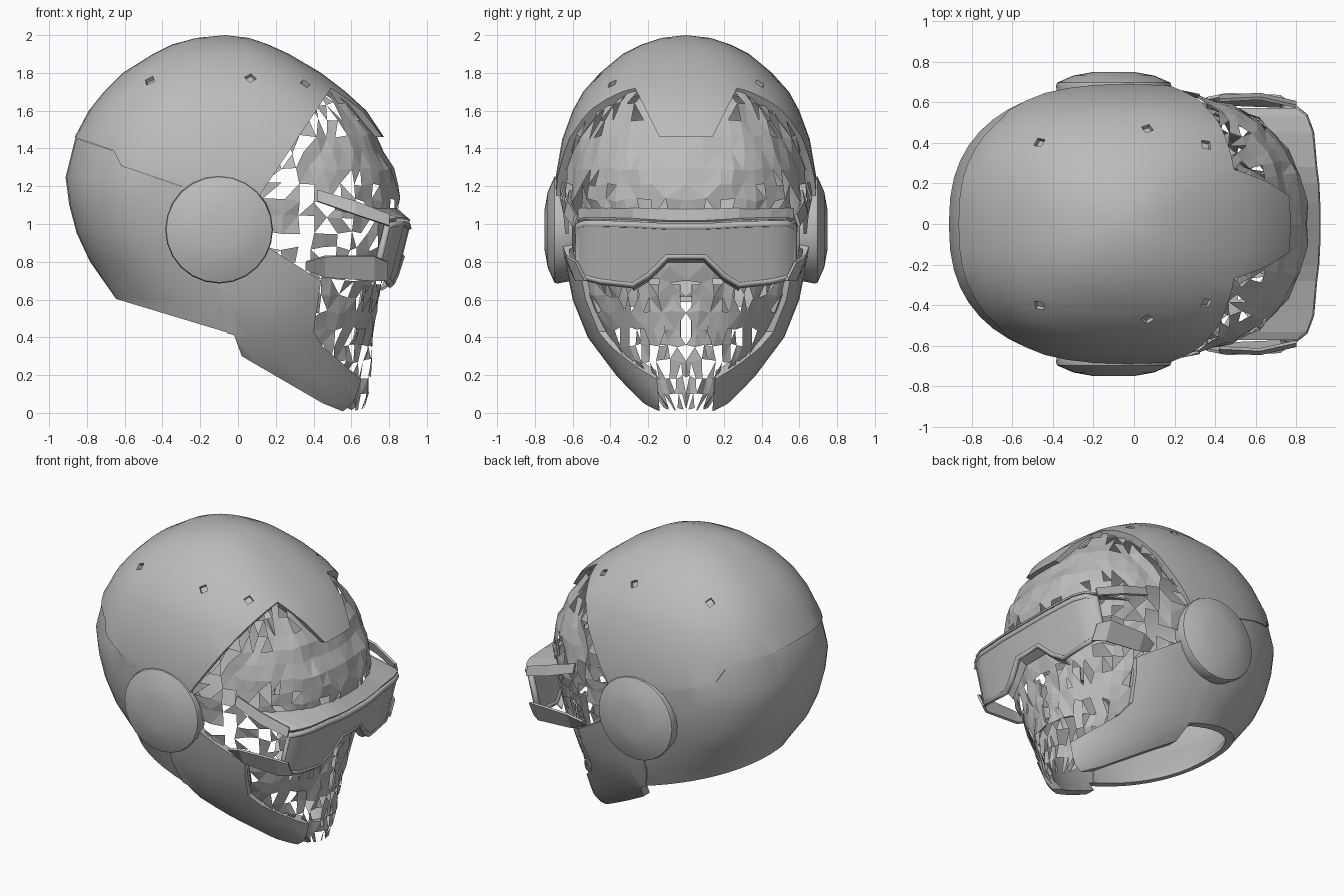
import bpy, bmesh, math, random
from mathutils import Vector, Matrix

if "Cube" in bpy.data.objects:
    bpy.data.objects.remove(bpy.data.objects["Cube"])
random.seed(4)
grey = bpy.data.materials.new("armour grey")
grey.use_nodes = True
grey.diffuse_color = (0.5, 0.5, 0.5, 1)
grey.node_tree.nodes["Principled BSDF"].inputs["Base Color"].default_value = (0.5, 0.5, 0.5, 1)

def add(name, bm):
    bmesh.ops.recalc_face_normals(bm, faces=bm.faces)
    me = bpy.data.meshes.new(name)
    bm.to_mesh(me)
    bm.free()
    ob = bpy.data.objects.new(name, me)
    bpy.context.collection.objects.link(ob)
    me.materials.append(grey)
    return ob

def apply(ob, kind, **settings):
    mod = ob.modifiers.new(kind.title(), kind)
    for key, value in settings.items():
        setattr(mod, key, value)
    bpy.context.view_layer.objects.active = ob
    bpy.ops.object.modifier_apply(modifier=mod.name)

def cut(ob, cutter, operation="DIFFERENCE"):
    apply(ob, "BOOLEAN", object=cutter, operation=operation, solver="EXACT")

def smooth(ob):
    bpy.ops.object.select_all(action="DESELECT")
    ob.select_set(True)
    bpy.context.view_layer.objects.active = ob
    bpy.ops.object.shade_smooth_by_angle(angle=math.radians(32))

def bridge(bm, a, b, closed=True):
    for i in range(len(a) if closed else len(a) - 1):
        j = (i + 1) % len(a)
        bm.faces.new((a[i], a[j], b[j], b[i]))

def prism(name, pts, place):
    """Extrude a 2D outline between depths -1.2 and 1.2."""
    bm = bmesh.new()
    ends = [[bm.verts.new(place(a, b, d)) for a, b in pts] for d in (-1.2, 1.2)]
    for ring in ends:
        bm.faces.new(ring)
    bridge(bm, *ends)
    return add(name, bm)

def strip(name, pairs, thick):
    """A thin plate between two edges, given as pairs of points."""
    bm = bmesh.new()
    bridge(bm, [bm.verts.new(a) for a, _ in pairs], [bm.verts.new(b) for _, b in pairs], False)
    ob = add(name, bm)
    apply(ob, "SOLIDIFY", thickness=thick, offset=0)
    return ob

def side(a, b, d):
    return (a, d, b)

def facing(a, b, d):
    return (d, a, b)

# Head form: height, back, front, half width
HEAD = [(0, .2, .67, .17), (.05, .1, .70, .23), (.2, -.3, .72, .37),
        (.4, -.62, .73, .52), (.6, -.65, .76, .60), (.8, -.79, .8, .64),
        (.95, -.86, .84, .67), (1.1, -.9, .87, .69), (1.25, -.92, .86, .69),
        (1.45, -.87, .78, .655), (1.6, -.79, .68, .60), (1.7, -.71, .57, .545),
        (1.8, -.61, .44, .455), (1.9, -.45, .27, .335), (1.95, -.35, .16, .235),
        (1.985, -.22, .06, .13)]

def head_point(z, angle, inset=0.0):
    for lo, hi in zip(HEAD, HEAD[1:]):
        if lo[0] <= z <= hi[0]:
            f = (z - lo[0]) / (hi[0] - lo[0])
            _, back, front, wide = [p + (q - p) * f for p, q in zip(lo, hi)]
    p = 2 / (1.6 + .85 * min(1, z / .8))
    c, s = math.cos(angle), math.sin(angle)
    reach = (front - back) / 2 - inset * (1.2 if z > 1.3 else .5)
    x = (back + front) / 2 + reach * math.copysign(abs(c) ** p, c)
    return Vector((x, (wide - inset) * math.copysign(abs(s) ** p, s), z))

# Outer shell
bm = bmesh.new()
N = 48
rings = [[bm.verts.new(head_point(row[0], math.tau * i / N)) for i in range(N)] for row in HEAD]
for lo, hi in zip(rings, rings[1:]):
    bridge(bm, lo, hi)
crown = bm.verts.new((-.07, 0, 2))
for i in range(N):
    bm.faces.new((rings[-1][i], rings[-1][(i + 1) % N], crown))
shell = add("helmet_shell", bm)
apply(shell, "SOLIDIFY", thickness=0.05, offset=-1)

# Cut the face opening around the brow tongue, the neck opening and the chin slot
opening = prism("opening_cutter", [(.12, 1.16), (.5, 1.73), (1.2, 1.73), (1.2, .19), (.65, .18),
                                   (.45, .35), (.40, .43), (.44, .70), (.17, .87), (.08, 1.0)], side)
tongue = prism("tongue_cutter", [(-.29, 1.76), (-.25, 1.68), (-.14, 1.46), (.14, 1.46),
                                 (.25, 1.68), (.29, 1.76)], facing)
neck = prism("neck_cutter", [(-1.2, .77), (-.65, .6), (-.02, .41), (.02, .3), (.45, .05),
                             (.6, -.01), (.6, -.3), (-1.2, -.3)], side)
slot = prism("chin_cutter", [(-.13, -.1), (.13, -.1), (.16, .25), (-.16, .25)], facing)
cut(opening, tongue)
for cutter in (opening, neck, slot):
    cut(shell, cutter)

# Small diamond notches on the dome
for x, y, z in ((-.48, .42, 1.78), (.07, .5, 1.8), (.37, .41, 1.77)):
    for s in (-1, 1):
        hit, near, normal, _ = shell.closest_point_on_mesh(Vector((x, y * s, z)))
        bm = bmesh.new()
        bmesh.ops.create_cube(bm, size=0.045)
        notch = add("notch_cutter", bm)
        turn = normal.to_track_quat("Z", "Y").to_matrix().to_4x4()
        notch.data.transform(turn @ Matrix.Rotation(math.radians(35), 4, "Z"))
        notch.location = near
        bpy.context.view_layer.update()
        cut(shell, notch)
        bpy.data.objects.remove(notch)

# Separate the slightly sunken rear plate along the stepped seam
seam = prism("seam_cutter", [(-1.2, 1.47), (-.87, 1.46), (-.66, 1.39), (-.62, 1.31), (-.3, 1.2),
                             (-.1, .9), (-.1, .56), (-.02, .3), (-1.2, .3)], side)
rear = shell.copy()
rear.data = shell.data.copy()
rear.name = "rear_plate"
bpy.context.collection.objects.link(rear)
cut(shell, seam)
cut(rear, seam, "INTERSECT")
centre = Vector((-.05, 0, 1))
for v in rear.data.vertices:
    v.co = centre + (v.co - centre) * 0.992
for cutter in (opening, tongue, neck, slot, seam):
    bpy.data.objects.remove(cutter)
smooth(shell)
smooth(rear)

# Inner face surface, broken into shards
def gap_chance(c):
    hidden = c.x < .05 or (c.z < .75 and c.x < .38) or (c.z < .25 and c.x < .54)
    if hidden or (.3 < c.z < .75 and c.y < .03):
        return 1
    if c.z > 1.25:
        return .5 if c.x < .22 + .667 * (c.z - 1.16) else .04
    if c.z > .72:
        return .5 if c.y > .4 else .1
    return .28 if c.z > .3 else .35

bm = bmesh.new()
rows, cols = 20, 17
grid = []
for r in range(rows + 1):
    z = .02 + 1.7 * r / rows
    line = [head_point(z, math.pi * .56 * i / cols, .03) for i in range(cols + 1)]
    for p in line[1:-1]:
        p += Vector([random.uniform(-.012, .012) for _ in range(3)])
    grid.append([bm.verts.new(p) for p in line])
for lo, hi in zip(grid, grid[1:]):
    bridge(bm, lo, hi, False)
bmesh.ops.triangulate(bm, faces=bm.faces)
gone = [f for f in bm.faces if random.random() < gap_chance(f.calc_center_median())]
bmesh.ops.delete(bm, geom=gone, context="FACES")
apply(add("face_shards", bm), "MIRROR", use_axis=(False, True, False))

# Visor lens: half breadth, forward reach, top, bottom
VISOR = [(.1, .90, .985, .83), (.2, .895, .99, .73), (.28, .885, .995, .68),
         (.45, .87, 1.0, .70), (.53, .84, 1.0, .72), (.57, .79, .99, .77)]
spread = [(-1, v) for v in reversed(VISOR)] + [(1, v) for v in VISOR]
top = [Vector((x, s * y, zt)) for s, (y, x, zt, zb) in spread]
bottom = [Vector((x - (zt - zb) * .25, s * y, zb)) for s, (y, x, zt, zb) in spread]
smooth(strip("visor_lens", list(zip(top, bottom)), .02))

# Visor frame
curve = bpy.data.curves.new("visor_frame", "CURVE")
curve.dimensions = "3D"
curve.bevel_depth = .022
curve.bevel_resolution = 0
loop = top + bottom[::-1]
spline = curve.splines.new("POLY")
spline.points.add(len(loop) - 1)
for point, co in zip(spline.points, loop):
    point.co = (*co, 1)
spline.use_cyclic_u = True
curve.materials.append(grey)
bpy.context.collection.objects.link(bpy.data.objects.new("visor_frame", curve))

# Ledges joining the visor to the face
def on_face(p, z):
    reach = 1 - (abs(p.y) / .67) ** 2.4
    return Vector((-.02 + .86 * reach ** .42, p.y, z))

strip("brow_ledge", [(p + Vector((.01, 0, .03)), on_face(p, 1.08)) for p in top], .012)
strip("nose_ledge", [(p, on_face(p, p.z - .03) - Vector((.04, 0, 0))) for p in bottom[3:-3]], .012)

# Visor side arms, mouth panels and round ear caps on both sides
CAP = [(.27, .6), (.285, .68), (.28, .697), (.2, .732), (.1, .75)]
for s, tag in ((-1, "near"), (1, "far")):
    strip("visor_arm_" + tag, [(Vector((x, s * y, hi)), Vector((x, s * (y - .05), lo)))
                               for x, y, hi, lo in ((.36, .62, .8, .76), (.46, .64, .83, .72),
                                                    (.72, .63, .83, .70), (.79, .58, .80, .70))], .015)
    strip("brow_arm_" + tag, [(Vector((x, s * y, hi)), Vector((x, s * (y + .02), lo)))
                              for x, y, hi, lo in ((.42, .61, 1.18, 1.12), (.62, .62, 1.12, 1.05),
                                                   (.8, .58, 1.05, .99))], .015)
    strip("mouth_panel_" + tag, [(Vector((x, s * y, .68)), Vector((x - .05, s * y * .9, .36)))
                                 for x, y in ((.75, .03), (.73, .14), (.66, .26))], .012)
    bm = bmesh.new()
    turns = [[bm.verts.new((-.1 + r * math.cos(math.tau * i / 24), s * y,
                            .97 + r * math.sin(math.tau * i / 24))) for i in range(24)] for r, y in CAP]
    for a, b in zip(turns, turns[1:]):
        bridge(bm, a, b)
    bm.faces.new(turns[-1])
    smooth(add("ear_cap_" + tag, bm))
